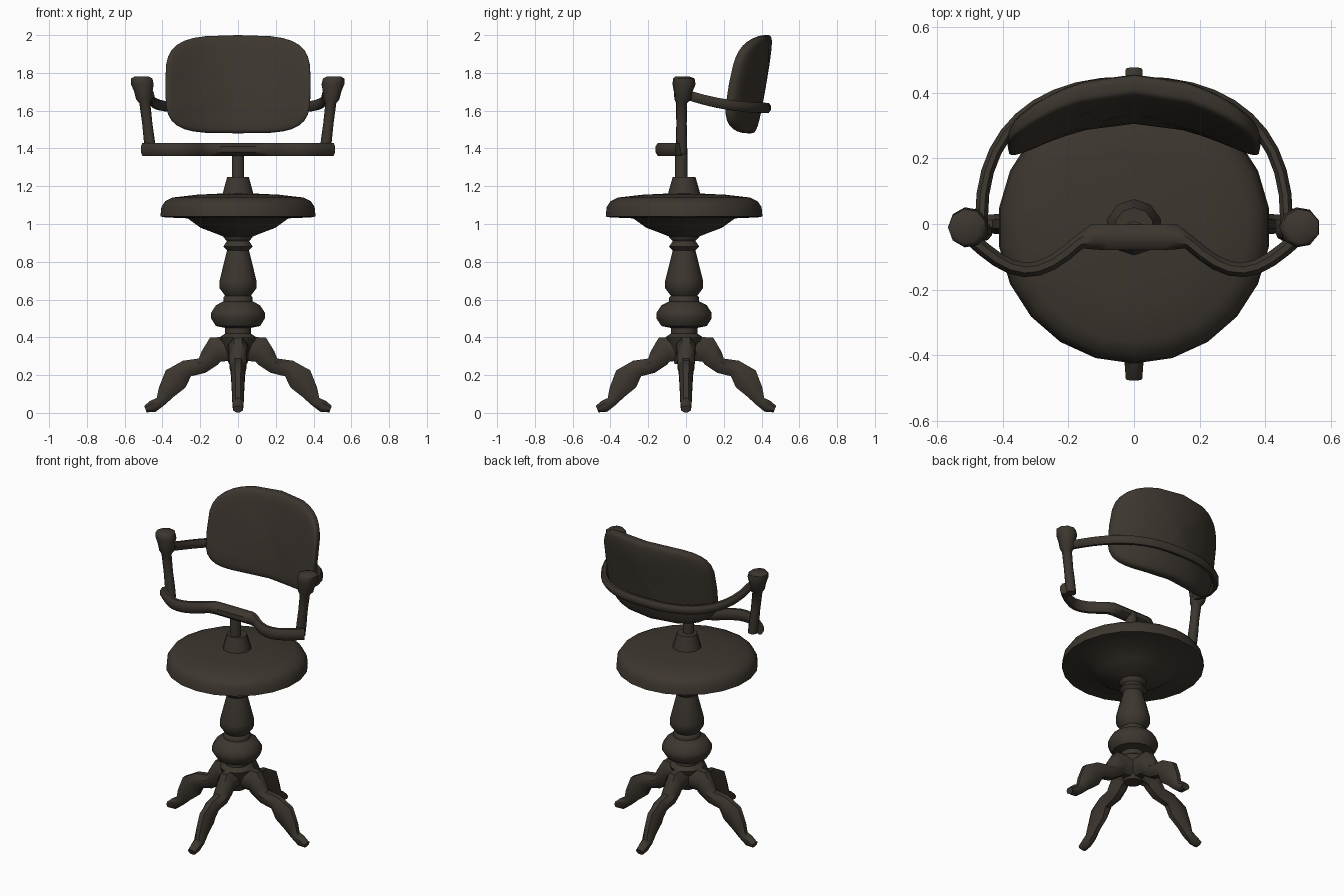
import bpy, bmesh
from math import sin, cos, pi, radians, copysign
from mathutils import Vector

cube = bpy.data.objects.get("Cube")
if cube:
    bpy.data.objects.remove(cube)

colour = (.046, .037, .028, 1)
brown = bpy.data.materials.new("dark brown")
brown.use_nodes = True
brown.diffuse_color = colour
brown.node_tree.nodes["Principled BSDF"].inputs["Base Color"].default_value = colour

UP = Vector((0, 0, 1))
RIGHTWARD = Vector((1, 0, 0))
BACKWARD = Vector((0, 1, 0))


def loft(name, rings, sharp_angle=45):
    """Skin a list of equal rings and cap both ends."""
    bm = bmesh.new()
    loops = [[bm.verts.new(point) for point in ring] for ring in rings]
    for lower, upper in zip(loops, loops[1:]):
        for i in range(len(lower)):
            bm.faces.new((lower[i - 1], lower[i], upper[i], upper[i - 1]))
    bm.faces.new(loops[0])
    bm.faces.new(loops[-1])
    bmesh.ops.recalc_face_normals(bm, faces=bm.faces)
    mesh = bpy.data.meshes.new(name)
    bm.to_mesh(mesh)
    bm.free()
    mesh.materials.append(brown)
    part = bpy.data.objects.new(name, mesh)
    bpy.context.collection.objects.link(part)
    bpy.ops.object.select_all(action='DESELECT')
    part.select_set(True)
    bpy.context.view_layer.objects.active = part
    bpy.ops.object.shade_smooth_by_angle(angle=radians(sharp_angle))


def oval(centre, across, along, sides):
    """Ring of points spanned by two half-axes."""
    turns = [2 * pi * (i + .5) / sides for i in range(sides)]
    return [centre + across * cos(turn) + along * sin(turn) for turn in turns]


def turned(name, profile, sides, shift=-.01):
    """Upright turned part from (radius, height) pairs."""
    loft(name, [oval(BACKWARD * shift + UP * height, RIGHTWARD * radius,
                     BACKWARD * radius, sides) for radius, height in profile])


def tangents(path):
    """Unit direction of the path at each of its points."""
    last = len(path) - 1
    return [(path[min(i + 1, last)] - path[max(i - 1, 0)]).normalized()
            for i in range(last + 1)]


def bar(name, path, half_widths, half_height):
    """Bar that follows a path and keeps its section upright."""
    loft(name, [oval(point, way.cross(UP).normalized() * width, UP * half_height, 8)
                for point, way, width in zip(path, tangents(path), half_widths)])


# Seat with a rounded rim and a bowl-shaped underside
turned("seat", [(.01, 1.165), (.22, 1.155), (.35, 1.14), (.39, 1.12), (.41, 1.09),
                (.415, 1.04), (.39, 1.035), (.27, 1.03), (.2, .98), (.12, .95),
                (.07, .93)], 22)

# Turned column
turned("column", [(.08, .95), (.08, .93), (.06, .91), (.08, .88), (.06, .86), (.1, .7),
                  (.1, .66), (.07, .62), (.08, .61), (.08, .59), (.12, .57), (.146, .53),
                  (.146, .5), (.12, .46), (.07, .45), (.07, .42), (.1, .4), (.05, .26)], 14)

# Collar and rod that carry the arm frame
turned("collar", [(.09, 1.14), (.08, 1.18), (.06, 1.25)], 10)
turned("rod", [(.034, 1.2), (.034, 1.4)], 10, -.025)

# Four curved legs with a shoulder, knee and paw: distance out, height, half thickness
leg_stations = [(.04, .34, .07), (.12, .335, .075), (.15, .29, .06), (.19, .25, .045),
                (.27, .235, .05), (.33, .18, .075), (.38, .11, .05), (.41, .06, .03),
                (.45, .035, .035), (.49, .02, .02)]
for quarter, place in enumerate(("left", "back", "right", "front")):
    turn = quarter * pi / 2
    out = Vector((cos(turn), .96 * sin(turn), 0))
    across = UP.cross(out).normalized()
    path = [out * reach + UP * height for reach, height, _ in leg_stations]
    rings = []
    for point, way, station in zip(path, tangents(path), leg_stations):
        width = .062 - station[0] / 14
        ring = oval(point, across * width, way.cross(across) * station[2], 8)
        for corner in ring:
            corner.z = max(corner.z, 0)
        rings.append(ring)
    loft(place + "_leg", rings)

# Lower bar: flat plate in the middle, bowed forward at each side
path, widths = [], []
for step in range(-12, 13):
    x = step / 12 * .5
    bow = max(0, (abs(x) - .15) / .35)
    path.append(Vector((x, -.04 - .1 * sin(pi * bow), 1.395)))
    widths.append(.024 if bow else .042)
bar("lower_bar", path, widths, .038)

# Back rail wrapping behind the backrest and rising to the arm posts
path = []
for step in range(21):
    turn = pi * step / 20
    reach = abs(sin(turn)) ** .84
    x = copysign(abs(cos(turn)) ** .84, cos(turn))
    path.append(Vector((.465 * x, .43 * reach, 1.615 + .07 * (1 - reach) ** 2)))
bar("back_rail", path, [.021] * len(path), .029)

# Arm posts leaning outward, with flared knobs: height, radius
post_stations = [(1.37, .03), (1.45, .03), (1.53, .028), (1.64, .03),
                 (1.66, .045), (1.7, .05), (1.74, .062), (1.77, .058), (1.78, .04)]
for place, side in (("left", 1), ("right", -1)):
    rings = []
    for height, radius in post_stations:
        lean = .46 + .12 * (height - 1.37)
        centre = Vector((side * lean, .4 * radius - .035, height))
        rings.append(oval(centre, RIGHTWARD * radius, BACKWARD * radius, 9))
    loft(place + "_arm_post", rings)

# Backrest: rounded pad, curved around the sitter and leaning back
rings = []
for step in range(-8, 9):
    depth = step / 8 * .99
    scale = 1 - depth ** 4
    ring = []
    for corner in range(32):
        turn = 2 * pi * corner / 32
        x = .385 * scale * copysign(abs(cos(turn)) ** .5, cos(turn))
        rise = .26 * scale * copysign(abs(sin(turn)) ** .5, sin(turn))
        y = .38 + .17 * rise - .9 * x * x + .045 * sin(depth * pi / 2)
        ring.append(Vector((x, y, 1.74 + rise - .1 * x * x * (rise > 0))))
    rings.append(ring)
loft("backrest", rings, 60)
